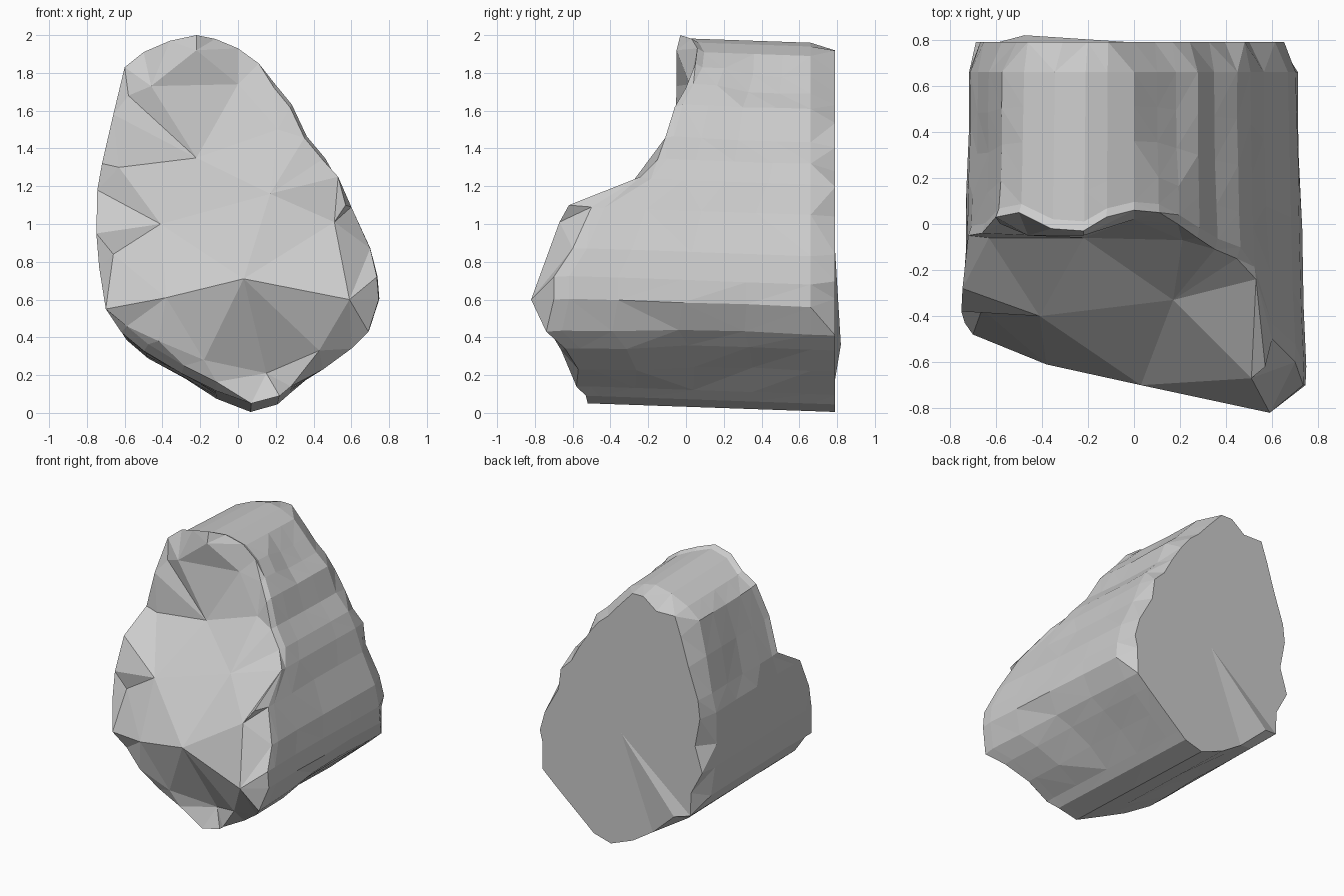
import bpy, bmesh, math, random
from mathutils import Vector
from mathutils.geometry import delaunay_2d_cdt

if "Cube" in bpy.data.objects:
    bpy.data.objects.remove(bpy.data.objects["Cube"])

random.seed(11)

# Silhouette of the rock seen from the front: x, z, depth y of the broken front rim
RIM = [
    (.07, .05, -.52), (.22, .09, -.53), (.28, .14, -.58), (.45, .23, -.57),
    (.60, .34, -.64), (.69, .43, -.74), (.745, .60, -.70), (.735, .72, -.70),
    (.70, .87, -.60), (.60, 1.09, -.50), (.53, 1.25, -.24), (.47, 1.36, -.15),
    (.37, 1.48, -.11), (.29, 1.65, -.06), (.20, 1.76, .00), (.11, 1.85, .05),
    (0, 1.93, .06), (-.12, 1.98, .03), (-.22, 2.0, -.03), (-.36, 1.97, -.02),
    (-.50, 1.91, .05), (-.60, 1.83, .03), (-.66, 1.58, -.04), (-.72, 1.32, -.05),
    (-.745, 1.18, -.28), (-.75, .95, -.38), (-.735, .77, -.43), (-.70, .55, -.48),
    (-.62, .43, -.47), (-.50, .33, -.50), (-.30, .21, -.52), (-.12, .12, -.52),
]
# Corners of the large facets on the front break: x, z, y
FACETS = [
    (-.22, 1.35, -.06), (0, 1.74, .02), (-.46, 1.73, -.05), (-.22, 1.92, -.05),
    (.21, 1.50, -.07), (.17, 1.16, -.33), (-.41, 1.0, -.40), (-.63, 1.30, -.06),
    (.03, .71, -.70), (.59, .60, -.82), (.51, 1.01, -.67), (.57, 1.10, -.62),
    (-.18, .28, -.55), (.15, .21, -.46), (-.38, .61, -.61), (-.66, .84, -.37),
    (.43, .33, -.66), (-.42, .38, -.56), (-.58, 1.68, .0),
]
N = len(RIM)
BEVEL_Y, BACK_Y = .66, .79
SET_BACK = {11, 12, 13, 14, 28, 29, 30, 31}   # rim sits inside the wall here
GROOVES = {3: .96, 4: .95, 5: .96, 9: .985, 12: .985, 14: .96, 15: .965,
           23: .985, 30: .98}
bm = bmesh.new()


def scaled(x, z, y, k):
    return Vector((x * k, y, 1 + (z - 1) * k))


def side_point(x, z, y):
    """Slight taper and sag of the silhouette towards the back."""
    t = (y + .5) / 1.29
    return Vector((x * (1 - .05 * t), y, max(0, z - .045 * t)))


def bridge(a, b):
    for i in range(N):
        j = (i + 1) % N
        bm.faces.new((a[i], a[j], b[j], b[i]))


# Front rim, then the side wall with shallow weathering dents and grooves
rings = [[bm.verts.new(scaled(x, z, y, .95 if i in SET_BACK else 1))
          for i, (x, z, y) in enumerate(RIM)]]
for t in (.06, .25, .5, .75, 1):
    ring = []
    for i, (x, z, y) in enumerate(RIM):
        p = side_point(x, z, y + (BEVEL_Y - y) * t)
        k = 1
        if .1 < t < 1 and .2 < z < 1.9:
            k -= random.uniform(0, .012)
        if t > .3:
            k *= GROOVES.get(i, 1)
        ring.append(bm.verts.new(scaled(p.x, p.z, p.y, k)))
    rings.append(ring)

# Chipped back edge: ragged chips on the top and sides, nearly sharp below
ring = []
for i, (x, z, y) in enumerate(RIM):
    p = side_point(x, z, BACK_Y)
    k = random.uniform(.87, .985) if z > .5 else 1
    y = BACK_Y
    if i == 29:                               # raised sliver tip
        p.z, y = .36, .82
    ring.append(bm.verts.new(scaled(p.x, p.z, y, k * GROOVES.get(i, 1))))
rings.append(ring)
for a, b in zip(rings, rings[1:]):
    bridge(a, b)

# Flat back face
centre = bm.verts.new((-.02, BACK_Y, .85))
for i in range(N):
    bm.faces.new((ring[i], ring[(i + 1) % N], centre))

# Broken front face
verts = rings[0] + [bm.verts.new((x, y, z)) for x, z, y in FACETS]
flat = [Vector((v.co.x, v.co.z)) for v in verts]
res = delaunay_2d_cdt(flat, [], [list(range(N))], 1, 1e-5)
for f in res[2]:
    ids = [res[3][i][0] for i in f]
    if len(set(ids)) == 3:
        bm.faces.new([verts[i] for i in ids])

bmesh.ops.triangulate(bm, faces=[f for f in bm.faces if len(f.verts) > 3])
bmesh.ops.recalc_face_normals(bm, faces=bm.faces)
mesh = bpy.data.meshes.new("rock")
bm.to_mesh(mesh)
bm.free()
rock = bpy.data.objects.new("rock", mesh)
bpy.context.collection.objects.link(rock)
